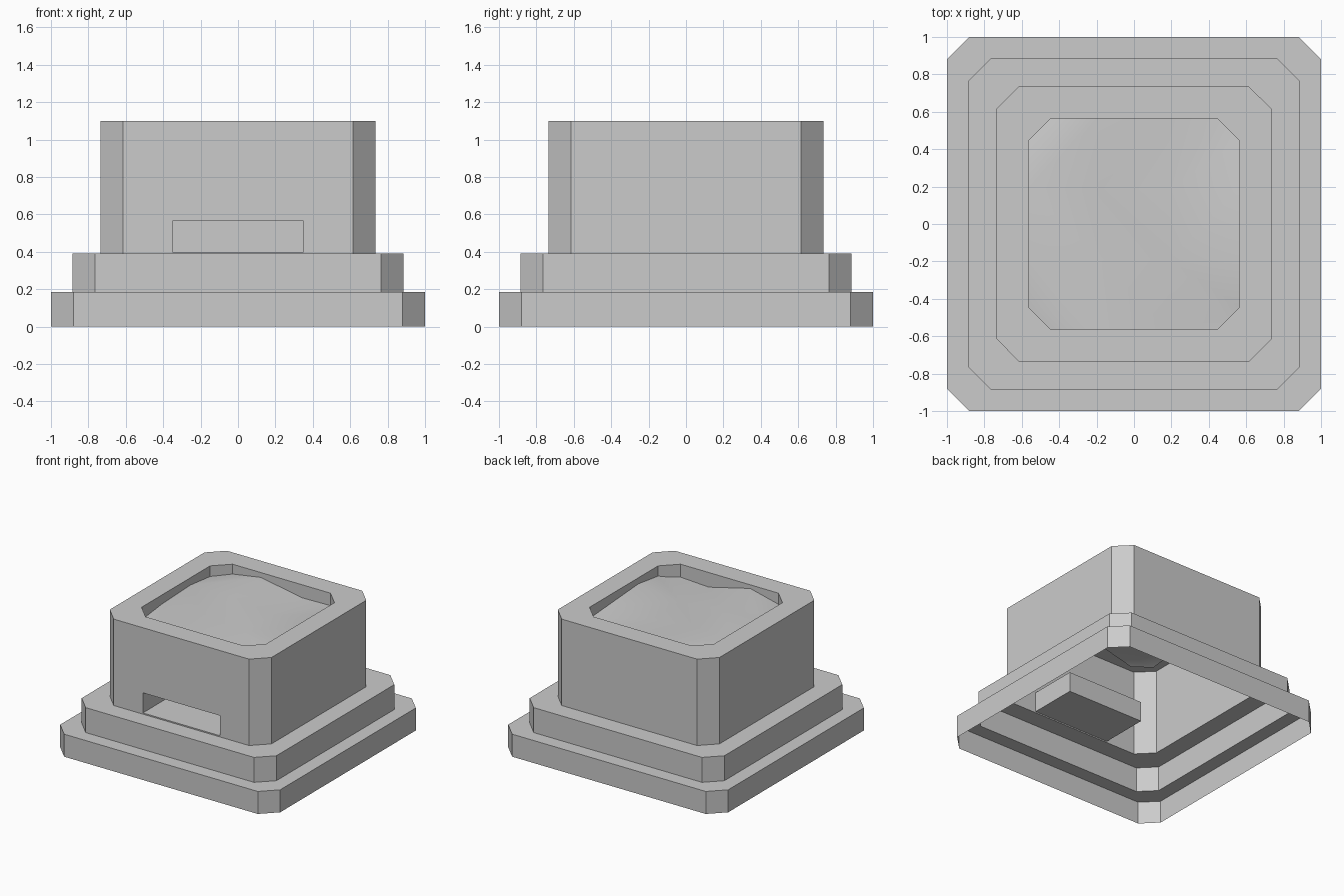
import bpy
import bmesh
from mathutils import Vector

if "Cube" in bpy.data.objects:
    bpy.data.objects.remove(bpy.data.objects["Cube"], do_unlink=True)

CHAMFER = 0.12
TOP = 1.1
BODY = 0.735
WELL = 0.565

stone = bpy.data.materials.new("plain_grey")
stone.use_nodes = True
grey = (0.6, 0.6, 0.6, 1.0)
stone.diffuse_color = grey
stone.node_tree.nodes["Principled BSDF"].inputs["Base Color"].default_value = grey


def octagon(bm, half, z):
    """Counter-clockwise ring of a square with cut corners."""
    c = half - CHAMFER
    quarter = [(half, -c), (half, c)]
    points = []
    for _ in range(4):
        points += quarter
        quarter = [(-y, x) for x, y in quarter]
    return [bm.verts.new((x, y, z)) for x, y in points]


def shell(rings):
    """Open shell running through rings given as (half width, height)."""
    bm = bmesh.new()
    loops = [octagon(bm, half, z) for half, z in rings]
    for low, high in zip(loops, loops[1:]):
        for i in range(8):
            j = (i + 1) % 8
            bm.faces.new((low[i], low[j], high[j], high[i]))
    return bm


def finish(bm, name):
    mesh = bpy.data.meshes.new(name)
    bm.to_mesh(mesh)
    bm.free()
    mesh.materials.append(stone)
    obj = bpy.data.objects.new(name, mesh)
    bpy.context.collection.objects.link(obj)
    return obj


# Two hollow steps
finish(shell([(1.0, 0), (1.0, 0.185), (0.885, 0.185)]), "lower_step")
finish(shell([(0.885, 0.185), (0.885, 0.39), (BODY, 0.39)]), "upper_step")

# Body with a flat rim and a slot sunk into the front wall
bm = shell([(BODY, 0.39), (BODY, TOP), (WELL, TOP)])
cuts = [((0, 0, 0.40), (0, 0, 1)), ((0, 0, 0.565), (0, 0, 1)),
        ((-0.35, 0, 0), (1, 0, 0)), ((0.35, 0, 0), (1, 0, 0))]
for point, normal in cuts:
    front = [f for f in bm.faces if all(abs(v.co.y + BODY) < 1e-4 for v in f.verts)]
    edges = {e for f in front for e in f.edges}
    verts = {v for f in front for v in f.verts}
    bmesh.ops.bisect_plane(bm, geom=front + list(edges) + list(verts),
                           plane_co=point, plane_no=normal)
target = Vector((0, -BODY, 0.4825))
mouth = min(bm.faces, key=lambda f: (f.calc_center_median() - target).length)
pushed = bmesh.ops.extrude_discrete_faces(bm, faces=[mouth])["faces"][0]
for v in pushed.verts:
    v.co.y += 0.4
finish(bm, "body_with_slot")

# Sunken uneven floor, rows from front to back
depths = [[0.12, 0.03, 0.12, 0.10],
          [0.075, 0.05, 0.10, 0.05],
          [0.06, 0.05, 0.10, 0.075],
          [0.10, 0.04, 0.107, 0.10]]
bm = bmesh.new()
step = 2 * WELL / 3
grid = [[bm.verts.new((-WELL + i * step, -WELL + j * step, TOP - d))
         for i, d in enumerate(row)] for j, row in enumerate(depths)]
for j in range(3):
    for i in range(3):
        bm.faces.new((grid[j][i], grid[j][i + 1], grid[j + 1][i + 1], grid[j + 1][i]))
bmesh.ops.triangulate(bm, faces=bm.faces[:])
for sx in (-1, 1):
    for sy in (-1, 1):
        corner = (sx * WELL, sy * (WELL - CHAMFER), 0)
        bmesh.ops.bisect_plane(bm, geom=bm.verts[:] + bm.edges[:] + bm.faces[:],
                               plane_co=corner, plane_no=(sx, sy, 0), clear_outer=True)

# Well walls rise from the floor edge to the rim
border = [e for e in bm.edges if e.is_boundary]
walls = bmesh.ops.extrude_edge_only(bm, edges=border)["geom"]
for v in walls:
    if isinstance(v, bmesh.types.BMVert):
        v.co.z = TOP
floor = finish(bm, "sunken_floor")
bpy.ops.object.select_all(action='DESELECT')
floor.select_set(True)
bpy.context.view_layer.objects.active = floor
bpy.ops.object.shade_smooth_by_angle(angle=0.7)
